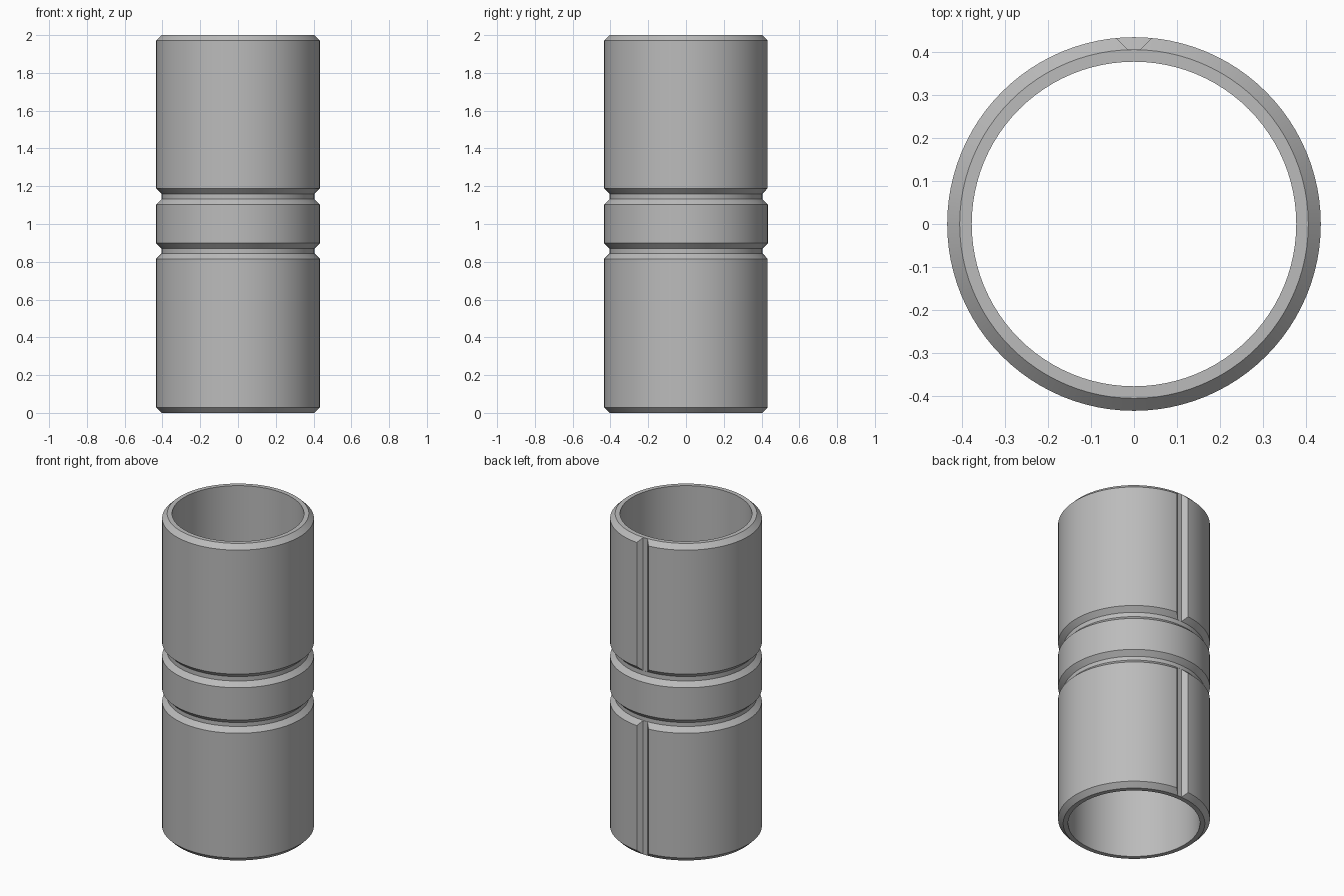
import bpy, bmesh, math
from mathutils import Matrix, Vector

cube = bpy.data.objects.get("Cube")
if cube:
    bpy.data.objects.remove(cube, do_unlink=True)

OUTER, FLOOR, INNER, HEIGHT = 0.434, 0.405, 0.377, 2.0
CHAMFER = OUTER - FLOOR
SEGMENTS = 96

metal = bpy.data.materials.new("plain grey metal")
metal.use_nodes = True
grey = (0.5, 0.5, 0.5, 1)
metal.diffuse_color = grey
metal.node_tree.nodes["Principled BSDF"].inputs["Base Color"].default_value = grey


def make_object(name, bm):
    bmesh.ops.recalc_face_normals(bm, faces=bm.faces)
    mesh = bpy.data.meshes.new(name)
    bm.to_mesh(mesh)
    bm.free()
    mesh.materials.append(metal)
    obj = bpy.data.objects.new(name, mesh)
    bpy.context.collection.objects.link(obj)
    return obj


# Sleeve wall: each raised section has a chamfer at both ends
profile = [(INNER, 0)]
for low, high in ((0, 0.845 + CHAMFER - CHAMFER), (0.87, 1.132), (1.16, HEIGHT)):
    profile += [(FLOOR, low), (OUTER, low + CHAMFER), (OUTER, high - CHAMFER), (FLOOR, high)]
profile.append((INNER, HEIGHT))

bm = bmesh.new()
rings = []
for i in range(SEGMENTS):
    turn = Matrix.Rotation(math.tau * i / SEGMENTS, 3, "Z")
    rings.append([bm.verts.new(turn @ Vector((r, 0, z))) for r, z in profile])
count = len(profile)
for i, ring in enumerate(rings):
    after = rings[(i + 1) % SEGMENTS]
    for j in range(count):
        k = (j + 1) % count
        bm.faces.new((ring[j], after[j], after[k], ring[k]))
sleeve = make_object("sleeve", bm)


# Flared slots along the back of the upper and lower sections
def slot_cutter(name, low, high):
    section = [(-0.015, FLOOR + 0.0005), (0.015, FLOOR + 0.0005), (0.065, 0.456), (-0.065, 0.456)]
    bm = bmesh.new()
    base = bm.faces.new([bm.verts.new((x, y, low)) for x, y in section])
    grown = bmesh.ops.extrude_face_region(bm, geom=[base], use_keep_orig=True)["geom"]
    top = [v for v in grown if isinstance(v, bmesh.types.BMVert)]
    bmesh.ops.translate(bm, verts=top, vec=(0, 0, high - low))
    cutter = make_object(name, bm)
    cutter.hide_render = True
    return cutter


bpy.context.view_layer.objects.active = sleeve
for name, low, high in (("lower_slot", -0.1, 0.8575), ("upper_slot", 1.146, 2.1)):
    cutter = slot_cutter(name, low, high)
    cut = sleeve.modifiers.new(name, "BOOLEAN")
    cut.operation, cut.solver, cut.object = "DIFFERENCE", "EXACT", cutter
    bpy.ops.object.modifier_apply(modifier=name)
    bpy.data.objects.remove(cutter, do_unlink=True)

# Smooth curved walls, crisp chamfer and slot edges
bpy.ops.object.select_all(action="DESELECT")
sleeve.select_set(True)
bpy.ops.object.shade_smooth_by_angle(angle=math.radians(25))
